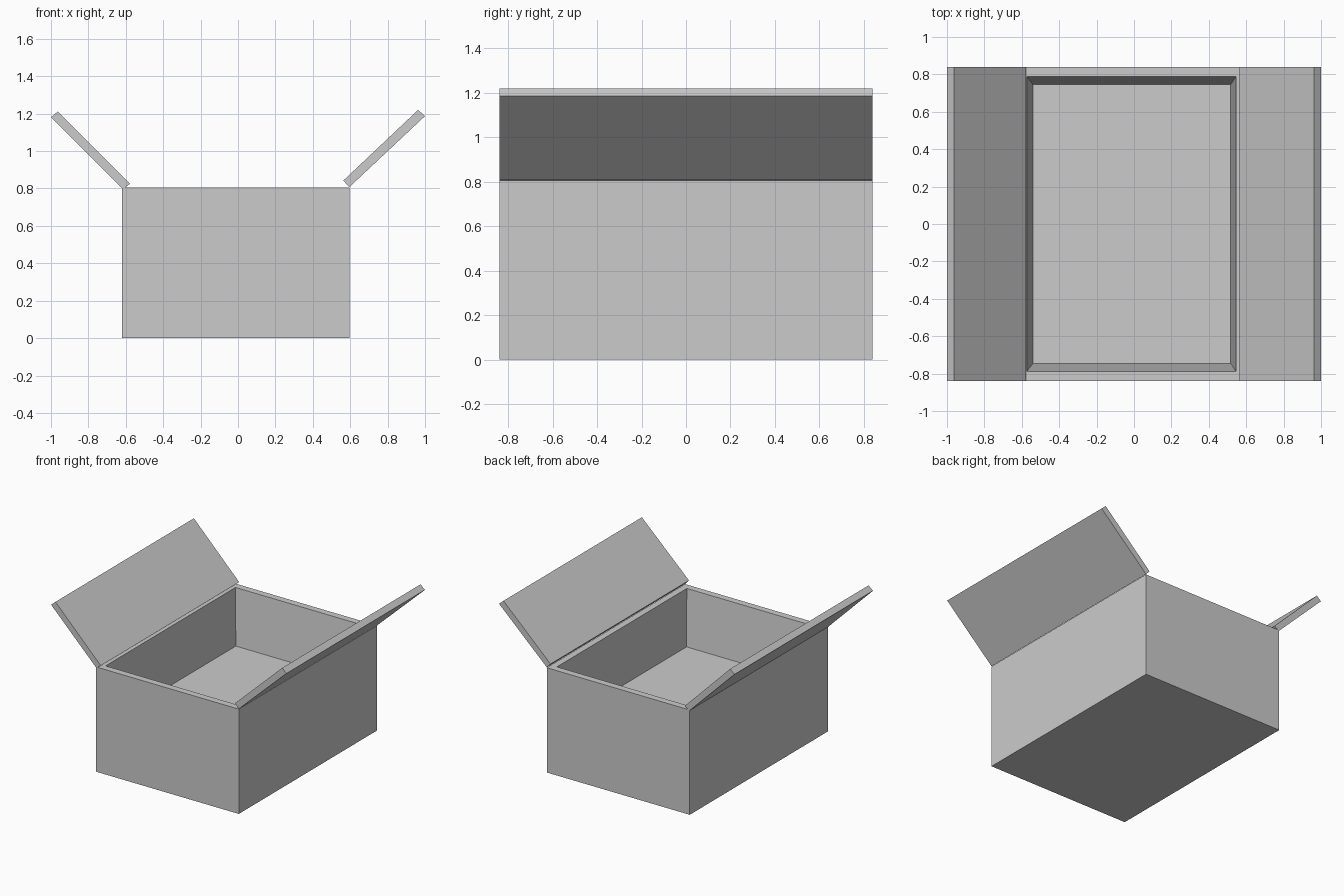
import bpy, bmesh

if "Cube" in bpy.data.objects:
    bpy.data.objects.remove(bpy.data.objects["Cube"])

HALF_LEN = 0.84   # half depth along y
RIM = 0.805       # height of the walls
FLOOR = 0.38      # height of the inner floor


def finish(bm, name):
    bmesh.ops.recalc_face_normals(bm, faces=bm.faces)
    mesh = bpy.data.meshes.new(name)
    bm.to_mesh(mesh)
    bm.free()
    obj = bpy.data.objects.new(name, mesh)
    bpy.context.collection.objects.link(obj)
    return obj


def ring(bm, x0, x1, y, z):
    return [bm.verts.new(p) for p in
            ((x0, -y, z), (x1, -y, z), (x1, y, z), (x0, y, z))]


def bridge(bm, a, b):
    n = len(a)
    for i in range(n):
        j = (i + 1) % n
        bm.faces.new((a[i], a[j], b[j], b[i]))


# Open box: outer walls, rim, tapered inner walls and floor
bm = bmesh.new()
rings = [ring(bm, -0.62, 0.595, HALF_LEN, 0),
         ring(bm, -0.62, 0.595, HALF_LEN, RIM),
         ring(bm, -0.573, 0.545, 0.788, RIM),
         ring(bm, -0.54, 0.517, 0.745, FLOOR)]
for lower, upper in zip(rings, rings[1:]):
    bridge(bm, lower, upper)
bm.faces.new(rings[0])
bm.faces.new(rings[-1])
finish(bm, "box_body")


# Tilted flaps: slanted profile extruded along y
def flap(name, profile):
    bm = bmesh.new()
    front = [bm.verts.new((x, -HALF_LEN, z)) for x, z in profile]
    back = [bm.verts.new((x, HALF_LEN, z)) for x, z in profile]
    bridge(bm, front, back)
    bm.faces.new(front)
    bm.faces.new(back)
    finish(bm, name)


flap("left_flap", [(-0.615, 0.797), (-0.578, 0.825), (-0.963, 1.212), (-1.0, 1.18)])
flap("right_flap", [(0.595, 0.807), (0.563, 0.842), (0.963, 1.22), (1.0, 1.187)])
